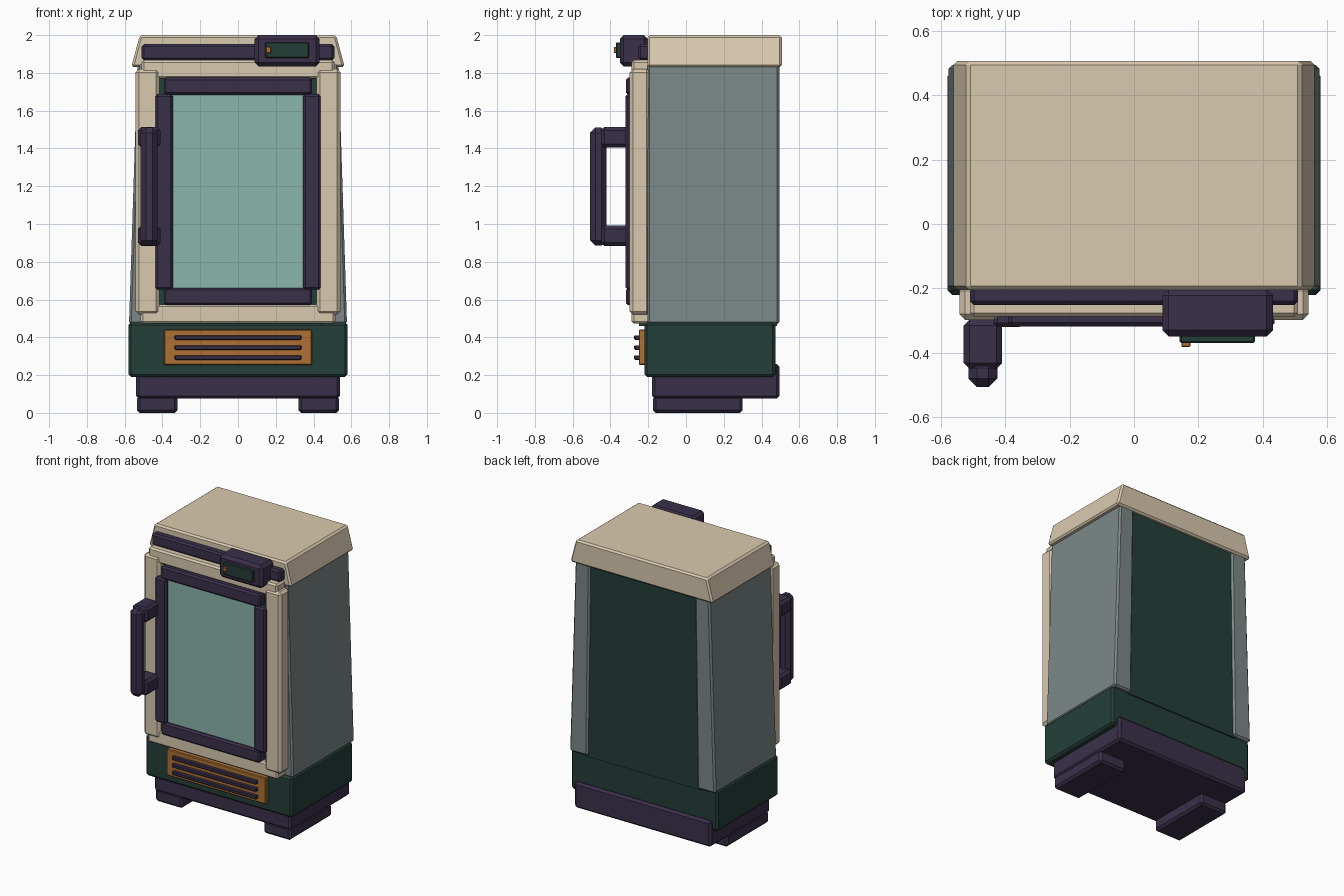
import bpy, bmesh

if "Cube" in bpy.data.objects:
    bpy.data.objects.remove(bpy.data.objects["Cube"])


def material(name, rgb):
    """Flat material from 0-255 display values, stored as linear."""
    lin = [((c / 255 + 0.055) / 1.055) ** 2.4 for c in rgb]
    m = bpy.data.materials.new(name)
    m.diffuse_color = (*lin, 1)
    m.use_nodes = True
    m.node_tree.nodes["Principled BSDF"].inputs["Base Color"].default_value = m.diffuse_color
    return m


CREAM = material("cream", (218, 202, 175))
GREY = material("slate grey", (125, 136, 136))
GLASS = material("teal glass", (138, 181, 171))
GREEN = material("dark green", (36, 63, 56))
PURPLE = material("dark purple", (58, 48, 74))
ORANGE = material("burnt orange", (174, 113, 52))


def block(name, mat, x, y, z, bevel=0.012, top_x=None):
    """Chamfered box from ranges; top_x gives a different x range at the top."""
    top_x = top_x or x
    bm = bmesh.new()
    rings = []
    for xr, h in ((x, z[0]), (top_x, z[1])):
        a, b = sorted(xr)
        rings.append([bm.verts.new((px, py, h)) for px, py in
                      ((a, y[0]), (b, y[0]), (b, y[1]), (a, y[1]))])
    low, high = rings
    bm.faces.new(low[::-1])
    bm.faces.new(high)
    for i in range(4):
        j = (i + 1) % 4
        bm.faces.new((low[i], low[j], high[j], high[i]))
    if bevel:
        bmesh.ops.bevel(bm, geom=bm.edges[:], offset=bevel, segments=1,
                        affect='EDGES', profile=0.5)
    bmesh.ops.recalc_face_normals(bm, faces=bm.faces[:])
    me = bpy.data.meshes.new(name)
    bm.to_mesh(me)
    bm.free()
    me.materials.append(mat)
    ob = bpy.data.objects.new(name, me)
    bpy.context.collection.objects.link(ob)
    return ob


def pair(name, mat, x, y, z, bevel=0.012, top_x=None):
    """The same block on the right and mirrored on the left."""
    for side, s in (("right", 1), ("left", -1)):
        block(f"{name}_{side}", mat, [s * v for v in x], y, z, bevel,
              [s * v for v in top_x] if top_x else None)


# Base
pair("foot", PURPLE, (0.32, 0.535), (-0.175, 0.30), (0, 0.09), 0.015)
block("plinth", PURPLE, (-0.54, 0.54), (-0.18, 0.495), (0.075, 0.26), 0.015)
block("base_band", GREEN, (-0.58, 0.58), (-0.22, 0.473), (0.19, 0.48), 0.014)

# Cabinet: dark core between two tapered side panels
block("cabinet_core", GREEN, (-0.45, 0.45), (-0.25, 0.482), (0.46, 1.86), 0,
      (-0.43, 0.43))
pair("side_panel", GREY, (0.435, 0.577), (-0.205, 0.495), (0.47, 1.86), 0.012,
     (0.415, 0.532))
block("top_cap", CREAM, (-0.565, 0.565), (-0.205, 0.507), (1.83, 2.0), 0.012,
      (-0.52, 0.52))

# Front surround
pair("surround_rail", CREAM, (0.415, 0.543), (-0.298, -0.19), (0.52, 1.82), 0.018)
block("surround_top", CREAM, (-0.51, 0.51), (-0.288, -0.19), (1.77, 1.868))
block("surround_bottom", CREAM, (-0.515, 0.515), (-0.288, -0.19), (0.473, 0.575))

# Door
pair("door_stile", PURPLE, (0.345, 0.437), (-0.32, -0.26), (0.652, 1.688))
block("door_rail_top", PURPLE, (-0.392, 0.392), (-0.318, -0.24), (1.683, 1.775))
block("door_rail_bottom", PURPLE, (-0.392, 0.392), (-0.318, -0.24), (0.57, 0.662))
block("door_glass", GLASS, (-0.36, 0.36), (-0.297, -0.24), (0.64, 1.70), 0)

# Door handle
for end, z in (("top", (1.405, 1.513)), ("bottom", (0.883, 0.992))):
    block(f"handle_bracket_{end}", PURPLE, (-0.53, -0.41), (-0.45, -0.298), z, 0.018)
block("handle_grip", PURPLE, (-0.515, -0.425), (-0.507, -0.42), (0.885, 1.51), 0.027)

# Control strip and display
block("control_strip", PURPLE, (-0.51, 0.51), (-0.252, -0.19), (1.868, 1.952))
block("control_box", PURPLE, (0.088, 0.432), (-0.35, -0.202), (1.835, 2.0), 0.02)
block("display", GREEN, (0.142, 0.376), (-0.37, -0.34), (1.878, 1.962), 0.005)
block("indicator", ORANGE, (0.147, 0.175), (-0.382, -0.36), (1.905, 1.937), 0.003)

# Vent grille
block("vent_plate", ORANGE, (-0.392, 0.392), (-0.25, -0.20), (0.253, 0.442), 0.005)
for i in range(3):
    z = 0.293 + 0.053 * i
    block(f"vent_slat_{i + 1}", PURPLE, (-0.335, 0.335), (-0.275, -0.24),
          (z - 0.012, z + 0.012), 0.005)
